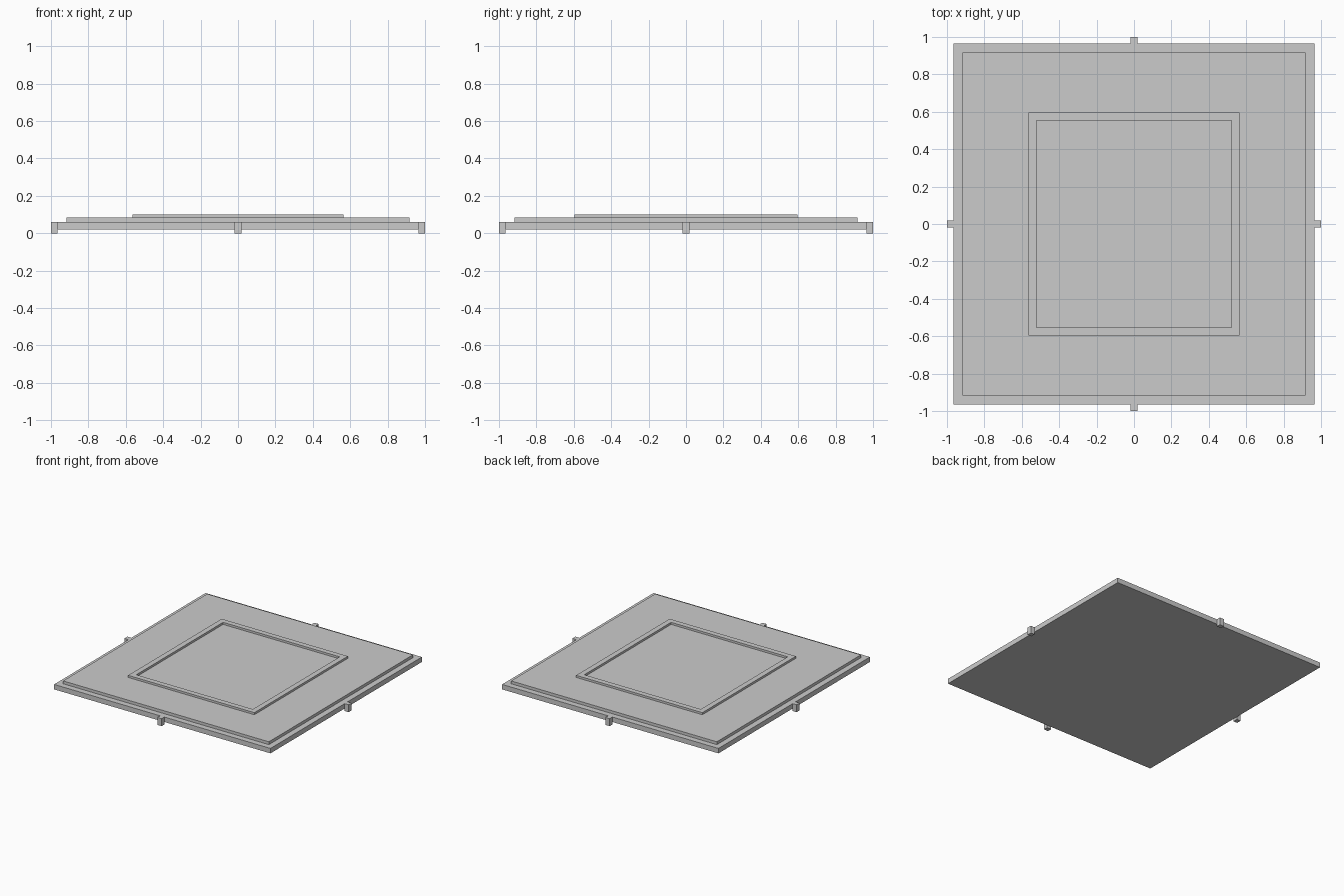
import bpy, bmesh

if "Cube" in bpy.data.objects:
    bpy.data.objects.remove(bpy.data.objects["Cube"])


def box(bm, x0, x1, y0, y1, z0, z1):
    """Add an axis-aligned box to a bmesh."""
    verts = bmesh.ops.create_cube(bm, size=1)["verts"]
    for v in verts:
        v.co.x = x1 if v.co.x > 0 else x0
        v.co.y = y1 if v.co.y > 0 else y0
        v.co.z = z1 if v.co.z > 0 else z0


def finish(name, bm):
    bmesh.ops.recalc_face_normals(bm, faces=bm.faces)
    mesh = bpy.data.meshes.new(name)
    bm.to_mesh(mesh)
    bm.free()
    obj = bpy.data.objects.new(name, mesh)
    bpy.context.collection.objects.link(obj)
    return obj


def slab(name, *extents):
    bm = bmesh.new()
    box(bm, *extents)
    return finish(name, bm)


def frame(name, hx, hy, width, z0, z1):
    """Rectangular ring: bridged inner and outer outlines, extruded up."""
    bm = bmesh.new()
    loops = []
    for inset in (0, width):
        a, b = hx - inset, hy - inset
        loops.append([bm.verts.new((x, y, z0)) for x, y in
                      ((-a, -b), (a, -b), (a, b), (-a, b))])
    outer, inner = loops
    faces = [bm.faces.new((outer[i], outer[(i + 1) % 4],
                           inner[(i + 1) % 4], inner[i])) for i in range(4)]
    top = bmesh.ops.extrude_face_region(bm, geom=faces, use_keep_orig=True)["geom"]
    for v in top:
        if isinstance(v, bmesh.types.BMVert):
            v.co.z = z1
    return finish(name, bm)


# Stepped plate
slab("base_plate", -0.965, 0.965, -0.965, 0.965, 0.02, 0.06)
slab("upper_plate", -0.918, 0.918, -0.918, 0.918, 0.06, 0.083)

# Raised border around the central panel
frame("panel_border", 0.563, 0.596, 0.043, 0.083, 0.1)

# Small tab in the middle of each side
w = 0.019
for side, s in (("right", 1), ("left", -1)):
    slab(f"{side}_tab", *sorted((s * 0.965, s)), -w, w, 0, 0.06)
for side, s in (("back", 1), ("front", -1)):
    slab(f"{side}_tab", -w, w, *sorted((s * 0.965, s)), 0, 0.06)
